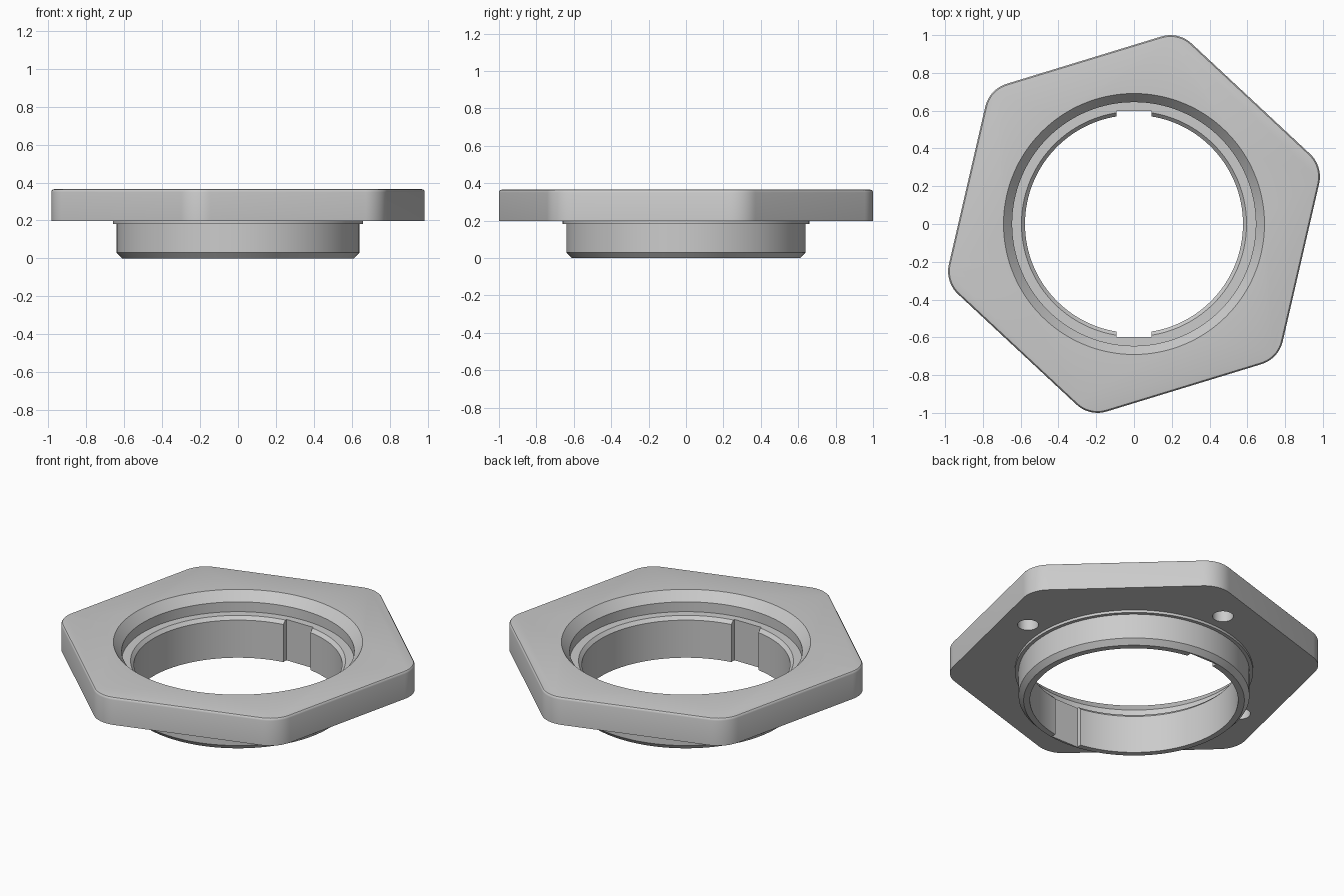
import bpy
from math import cos, sin, radians, tau

if "Cube" in bpy.data.objects:
    bpy.data.objects.remove(bpy.data.objects["Cube"], do_unlink=True)

metal = bpy.data.materials.new("light grey metal")
metal.use_nodes = True
metal.diffuse_color = (0.6, 0.6, 0.6, 1)
metal.node_tree.nodes["Principled BSDF"].inputs["Base Color"].default_value = (0.6, 0.6, 0.6, 1)


def circle(radius, z, centre=(0, 0), n=128):
    return [(centre[0] + radius * cos(tau * i / n),
             centre[1] + radius * sin(tau * i / n), z) for i in range(n)]


def rounded_hexagon(inset, z, steps=10):
    """Hexagon outline with rounded corners, shrunk by inset."""
    corner = 0.165
    reach = (0.907 - corner) / cos(radians(30))
    pts = []
    for k in range(6):
        mid = radians(17 + 60 * k)
        for s in range(steps + 1):
            a = mid + radians(-30 + 60 * s / steps)
            pts.append((reach * cos(mid) + (corner - inset) * cos(a),
                        reach * sin(mid) + (corner - inset) * sin(a), z))
    return pts


def loft(name, rings):
    """Closed solid skinned through rings listed from bottom to top."""
    n = len(rings[0])
    faces = [tuple(reversed(range(n))), tuple(range(n * (len(rings) - 1), n * len(rings)))]
    for r in range(len(rings) - 1):
        for i in range(n):
            j = (i + 1) % n
            faces.append((r * n + i, r * n + j, r * n + n + j, r * n + n + i))
    mesh = bpy.data.meshes.new(name)
    mesh.from_pydata([p for ring in rings for p in ring], [], faces)
    mesh.materials.append(metal)
    obj = bpy.data.objects.new(name, mesh)
    bpy.context.collection.objects.link(obj)
    return obj


def combine(target, tool, operation):
    """Apply a boolean and discard the tool."""
    tool.hide_render = True
    mod = target.modifiers.new(operation.lower(), "BOOLEAN")
    mod.operation, mod.object, mod.solver = operation, tool, "EXACT"
    bpy.context.view_layer.objects.active = target
    bpy.ops.object.modifier_apply(modifier=mod.name)
    bpy.data.objects.remove(tool, do_unlink=True)


# Hexagonal plate with a softened top rim
plate = loft("hexagonal_flange_ring", [
    rounded_hexagon(0, 0.198), rounded_hexagon(0, 0.35),
    rounded_hexagon(0.002, 0.357), rounded_hexagon(0.007, 0.363),
    rounded_hexagon(0.015, 0.365)])

# Collar below the plate, chamfered at the foot, with a thin shoulder
collar = [(0.612, 0), (0.64, 0.03), (0.64, 0.182), (0.66, 0.182), (0.66, 0.23)]
combine(plate, loft("collar", [circle(r, z) for r, z in collar]), "UNION")

# Stepped bore: tapered mouth, ledge, small chamfer, straight hole
bore = [(0.577, -0.1), (0.577, 0.23), (0.596, 0.25), (0.645, 0.25),
        (0.645, 0.31), (0.691, 0.365), (0.691, 0.45)]
combine(plate, loft("bore_cutter", [circle(r, z) for r, z in bore]), "DIFFERENCE")

# Two keyways through the inner wall, front and back
box = [(-0.092, -0.599), (0.092, -0.599), (0.092, 0.599), (-0.092, 0.599)]
combine(plate, loft("keyway_cutter", [[(x, y, z) for x, y in box] for z in (-0.1, 0.5)]),
        "DIFFERENCE")

# Four blind holes in the underside
for k in range(4):
    c = (0.767 * cos(tau * k / 4), 0.767 * sin(tau * k / 4))
    combine(plate, loft("hole_cutter", [circle(0.058, z, c, 32) for z in (0.1, 0.31)]),
            "DIFFERENCE")

bpy.ops.object.select_all(action="DESELECT")
plate.select_set(True)
bpy.context.view_layer.objects.active = plate
bpy.ops.object.shade_smooth_by_angle(angle=radians(28))
